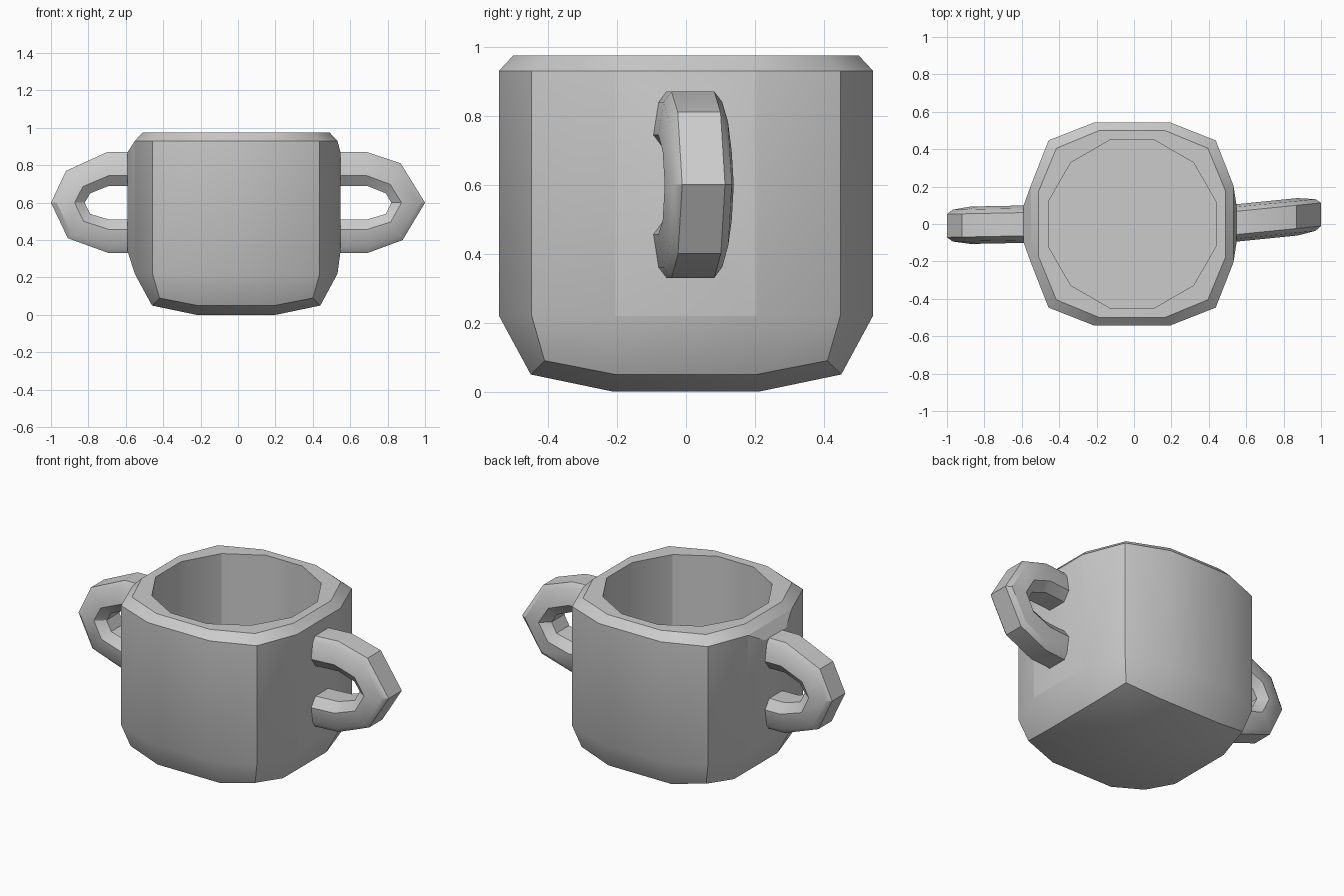
import bpy, bmesh
from math import cos, sin, pi

if "Cube" in bpy.data.objects:
    bpy.data.objects.remove(bpy.data.objects["Cube"])

CX = -0.01  # body centre in x


def finish(name, bm):
    bmesh.ops.recalc_face_normals(bm, faces=bm.faces)
    me = bpy.data.meshes.new(name)
    bm.to_mesh(me)
    bm.free()
    ob = bpy.data.objects.new(name, me)
    bpy.context.collection.objects.link(ob)
    bpy.ops.object.select_all(action='DESELECT')
    ob.select_set(True)
    bpy.context.view_layer.objects.active = ob
    bpy.ops.object.shade_smooth_by_angle()
    return ob


def bridge(bm, r0, r1):
    n = len(r0)
    for i in range(n):
        j = (i + 1) % n
        bm.faces.new((r0[i], r0[j], r1[j], r1[i]))


def turned(bm, pts):
    # repeat the points of one side around the four sides
    out = []
    for k in range(4):
        c, s = round(cos(k * pi / 2)), round(sin(k * pi / 2))
        out += [bm.verts.new((CX + x * c - y * s, x * s + y * c, z)) for x, y, z in pts]
    return out


def ring(bm, flat, half, corner, z, zc=None):
    return turned(bm, [(flat, -half, z), (flat, half, z),
                       (corner, corner, z if zc is None else zc)])


# Cup body: rounded-square outside, round twelve-sided inside
bm = bmesh.new()
base = turned(bm, [(0.21, -0.21, 0.0)])
low = ring(bm, 0.45, 0.205, 0.41, 0.05, 0.09)
bm.faces.new(base)
for k in range(4):
    a, b = base[k], base[(k + 1) % 4]
    bm.faces.new((a, b, low[3 * k + 1], low[3 * k]))
    bm.faces.new((b, low[(3 * k + 3) % 12], low[3 * k + 2], low[3 * k + 1]))
rings = [low,
         ring(bm, 0.542, 0.205, 0.447, 0.22),
         ring(bm, 0.542, 0.205, 0.447, 0.93),
         ring(bm, 0.50, 0.175, 0.405, 0.975),
         ring(bm, 0.448, 0.12, 0.328, 0.975),
         ring(bm, 0.448, 0.12, 0.328, 0.10)]
for r0, r1 in zip(rings, rings[1:]):
    bridge(bm, r0, r1)
bm.faces.new(rings[-1])
finish("cup_body", bm)

# Handles: eight-sided section swept along an outer and an inner path
INNER = [(0.50, 0.69), (0.69, 0.69), (0.79, 0.65), (0.82, 0.60),
         (0.79, 0.54), (0.69, 0.51), (0.50, 0.51)]
SECTION = [(0, 0.062), (0.17, 0.085), (0.70, 0.10), (1, 0.06),
           (1, -0.06), (0.70, -0.10), (0.17, -0.085), (0, -0.062)]


def handle(name, side, outer, y0, slope):
    bm = bmesh.new()
    loops = []
    for (ox, oz), (ix, iz) in zip(outer, INNER):
        loop = []
        for t, w in SECTION:
            x, z = ox + (ix - ox) * t, oz + (iz - oz) * t
            loop.append(bm.verts.new((side * x, y0 + slope * (x - 0.54) + w, z)))
        loops.append(loop)
    for l0, l1 in zip(loops, loops[1:]):
        bridge(bm, l0, l1)
    bm.faces.new(loops[0])
    bm.faces.new(loops[-1])
    finish(name, bm)


handle("right_handle", 1, [(0.50, 0.87), (0.69, 0.87), (0.87, 0.81), (1.0, 0.60),
                           (0.88, 0.40), (0.69, 0.33), (0.50, 0.33)], 0.005, 0.10)
handle("left_handle", -1, [(0.50, 0.87), (0.70, 0.87), (0.92, 0.77), (1.0, 0.60),
                           (0.91, 0.41), (0.69, 0.33), (0.50, 0.33)], 0.0, -0.02)


# Shallow swellings where the handles grow out of the body
def mount(name, x0, x1):
    bm = bmesh.new()

    def rect(x, y, z0, z1):
        return [bm.verts.new((x, sy * y, z))
                for sy, z in ((-1, z0), (1, z0), (1, z1), (-1, z1))]
    r0, r1 = rect(x0, 0.205, 0.22, 0.93), rect(x1, 0.10, 0.34, 0.87)
    bridge(bm, r0, r1)
    bm.faces.new(r1)
    finish(name, bm)


mount("left_handle_mount", CX - 0.542, -0.59)
mount("right_handle_mount", CX + 0.542, 0.548)
